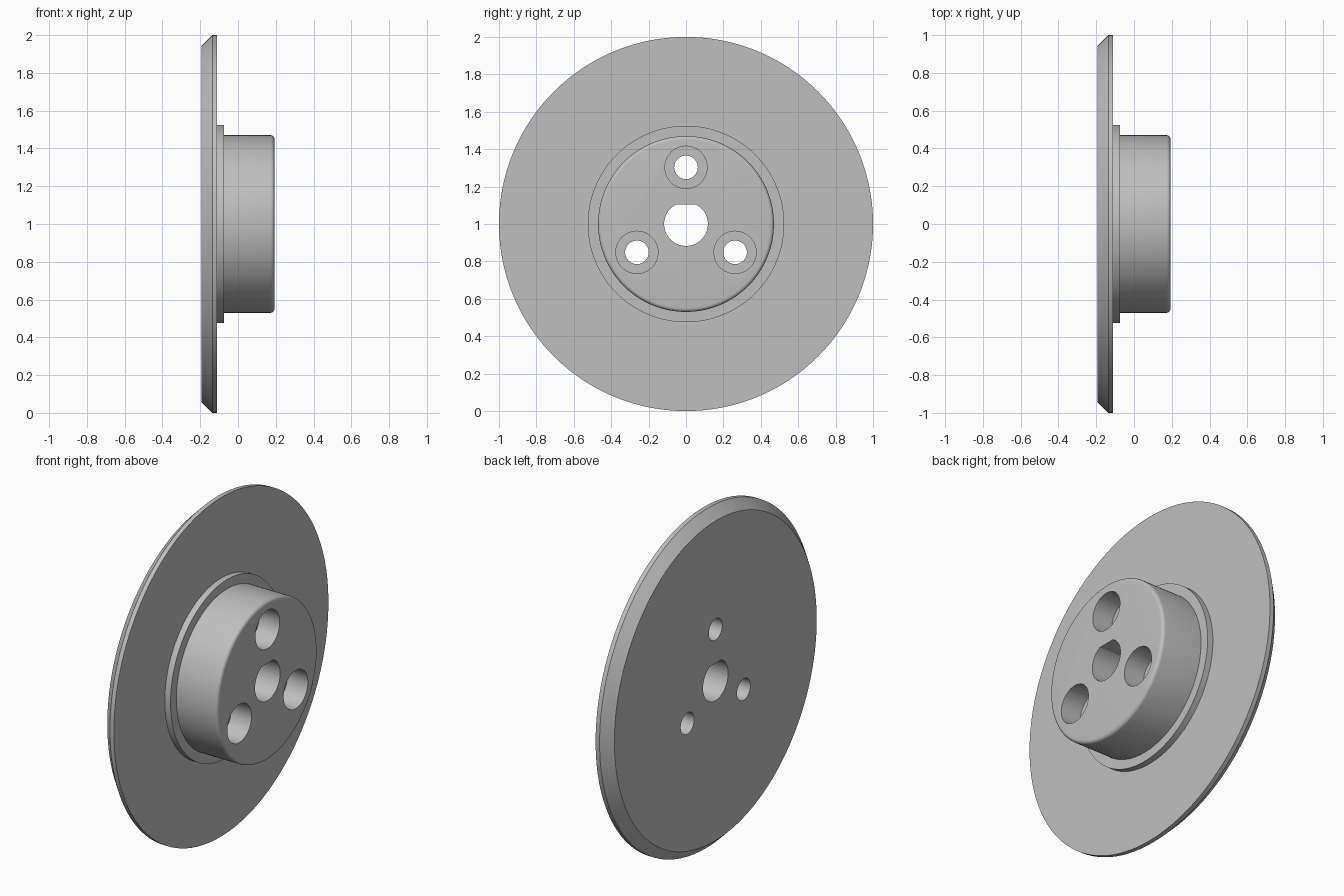
import bpy, bmesh, math
from mathutils import Matrix, Vector

if "Cube" in bpy.data.objects:
    bpy.data.objects.remove(bpy.data.objects["Cube"])

GREY = (0.52, 0.52, 0.52, 1.0)
metal = bpy.data.materials.new("plain grey metal")
metal.use_nodes = True
metal.diffuse_color = GREY
metal.node_tree.nodes["Principled BSDF"].inputs["Base Color"].default_value = GREY

CENTRE = Vector((0, 0, 1))


def make_object(name, bm):
    bmesh.ops.recalc_face_normals(bm, faces=bm.faces)
    mesh = bpy.data.meshes.new(name)
    bm.to_mesh(mesh)
    bm.free()
    obj = bpy.data.objects.new(name, mesh)
    bpy.context.collection.objects.link(obj)
    obj.data.materials.append(metal)
    return obj


def lathe(name, profile, steps):
    """Revolve (x, radius) points about the x axis and cap both ends."""
    bm = bmesh.new()
    rings = []
    for x, r in profile:
        angles = [math.tau * i / steps for i in range(steps)]
        rings.append([bm.verts.new(CENTRE + Vector((x, r * math.sin(a), r * math.cos(a))))
                      for a in angles])
    for a, b in zip(rings, rings[1:]):
        for i in range(steps):
            j = (i + 1) % steps
            bm.faces.new((a[i], a[j], b[j], b[i]))
    bm.faces.new(rings[0])
    bm.faces.new(rings[-1])
    return make_object(name, bm)


def extrude_x(name, outline, x0, x1):
    """Extrude a (y, z) outline along x."""
    bm = bmesh.new()
    base = bm.faces.new([bm.verts.new(CENTRE + Vector((x0, y, z))) for y, z in outline])
    out = bmesh.ops.extrude_face_region(bm, geom=[base])
    moved = [v for v in out["geom"] if isinstance(v, bmesh.types.BMVert)]
    bmesh.ops.translate(bm, verts=moved, vec=(x1 - x0, 0, 0))
    return make_object(name, bm)


def circle(r, cy=0, cz=0, steps=48):
    return [(cy + r * math.sin(math.tau * i / steps), cz + r * math.cos(math.tau * i / steps))
            for i in range(steps)]


# Bevelled disc, raised shoulder and hub with a rounded front rim
BACK, FRONT, HUB_R, FILLET = -0.193, 0.193, 0.47, 0.02
profile = [(BACK, 0.943), (-0.136, 1.0), (-0.11, 1.0), (-0.11, 0.525),
           (-0.073, 0.525), (-0.073, HUB_R)]
for i in range(6):
    t = math.pi / 2 * i / 5
    profile.append((FRONT - FILLET + FILLET * math.sin(t), HUB_R - FILLET + FILLET * math.cos(t)))
body = lathe("flanged_disc_hub", profile, 160)

# Central bore with a flat on top
bore_r, flat = 0.117, 0.104
half = math.acos(flat / bore_r)
bore = []
for i in range(49):
    a = half + (math.tau - 2 * half) * i / 48
    bore.append((bore_r * math.sin(a), bore_r * math.cos(a)))
cutters = [extrude_x("bore_cutter", bore, -0.3, 0.3)]

# Three stepped bolt holes
for k in range(3):
    a = math.tau * k / 3
    cy, cz = 0.303 * math.sin(a), 0.303 * math.cos(a)
    cutters.append(extrude_x("bolt_hole_cutter", circle(0.063, cy, cz), -0.3, 0.3))
    cutters.append(extrude_x("counterbore_cutter", circle(0.113, cy, cz), 0.06, 0.3))

for cutter in cutters:
    cutter.hide_render = True
    mod = body.modifiers.new("cut", "BOOLEAN")
    mod.operation, mod.solver, mod.object = "DIFFERENCE", "EXACT", cutter

# Apply the cuts, drop the cutters and smooth the round walls
bpy.ops.object.select_all(action="DESELECT")
body.select_set(True)
bpy.context.view_layer.objects.active = body
for mod in list(body.modifiers):
    bpy.ops.object.modifier_apply(modifier=mod.name)
for cutter in cutters:
    bpy.data.objects.remove(cutter)
bpy.ops.object.shade_smooth_by_angle(angle=math.radians(30))
